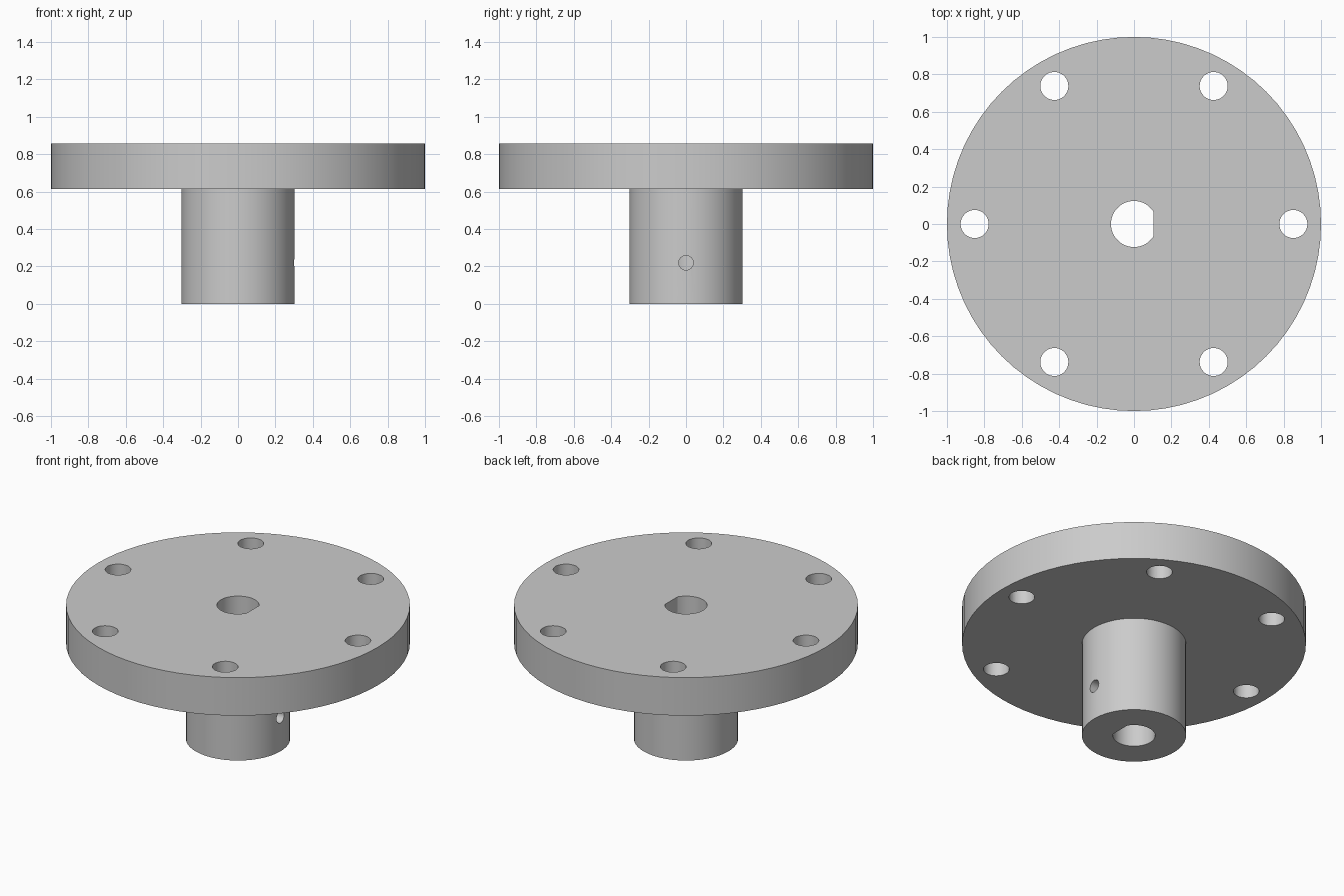
import bpy, bmesh, math
from mathutils import Matrix, Vector

if "Cube" in bpy.data.objects:
    bpy.data.objects.remove(bpy.data.objects["Cube"])

FLANGE_R, HUB_R, BORE_R = 1.0, 0.303, 0.123
FLANGE_Z, TOP_Z = 0.613, 0.857
FLAT_X = 0.105
SCREW_R, SCREW_Z = 0.039, 0.22
BOLT_R, BOLT_CIRCLE = 0.075, 0.852

grey = bpy.data.materials.new("machined_grey")
grey.use_nodes = True
color = (0.6, 0.6, 0.6, 1)
grey.diffuse_color = color
grey.node_tree.nodes["Principled BSDF"].inputs["Base Color"].default_value = color


def make_object(name, bm):
    bmesh.ops.recalc_face_normals(bm, faces=bm.faces)
    mesh = bpy.data.meshes.new(name)
    bm.to_mesh(mesh)
    bm.free()
    mesh.materials.append(grey)
    obj = bpy.data.objects.new(name, mesh)
    bpy.context.collection.objects.link(obj)
    return obj


def rod(name, radius, length, matrix, segments=32):
    bm = bmesh.new()
    bmesh.ops.create_cone(bm, cap_ends=True, segments=segments, radius1=radius,
                          radius2=radius, depth=length, matrix=matrix)
    return make_object(name, bm)


def cut(target, cutter):
    cutter.hide_render = True
    mod = target.modifiers.new("cut", 'BOOLEAN')
    mod.operation = 'DIFFERENCE'
    mod.solver = 'EXACT'
    mod.object = cutter
    bpy.context.view_layer.objects.active = target
    bpy.ops.object.modifier_apply(modifier=mod.name)
    bpy.data.objects.remove(cutter)


# Flange and hub: one turned solid
bm = bmesh.new()
sides = 72
profile = [(HUB_R, 0), (HUB_R, FLANGE_Z), (FLANGE_R, FLANGE_Z), (FLANGE_R, TOP_Z)]
rings = [[bm.verts.new((r * math.cos(math.tau * i / sides),
                        r * math.sin(math.tau * i / sides), z))
          for i in range(sides)] for r, z in profile]
for low, high in zip(rings, rings[1:]):
    for i in range(sides):
        j = (i + 1) % sides
        bm.faces.new((low[i], low[j], high[j], high[i]))
bm.faces.new(rings[0])
bm.faces.new(rings[-1])
body = make_object("flanged_hub", bm)

# D-shaped shaft bore: a rod with its +x side sliced flat
bore = rod("bore_cutter", BORE_R, 3, Matrix.Identity(4), 48)
bm = bmesh.new()
bm.from_mesh(bore.data)
result = bmesh.ops.bisect_plane(bm, geom=bm.verts[:] + bm.edges[:] + bm.faces[:],
                                plane_co=(FLAT_X, 0, 0), plane_no=(1, 0, 0),
                                clear_outer=True)
bmesh.ops.holes_fill(bm, edges=[e for e in bm.edges if e.is_boundary])
bmesh.ops.recalc_face_normals(bm, faces=bm.faces)
bm.to_mesh(bore.data)
bm.free()
cut(body, bore)

# Ring of six bolt holes
for k in range(6):
    spin = Matrix.Rotation(k * math.tau / 6, 4, 'Z')
    cut(body, rod("bolt_cutter", BOLT_R, 3,
                  spin @ Matrix.Translation((BOLT_CIRCLE, 0, 0))))

# Set-screw hole from the +x side into the bore
cut(body, rod("screw_cutter", SCREW_R, 0.4,
              Matrix.Translation((0.25, 0, SCREW_Z))
              @ Matrix.Rotation(math.pi / 2, 4, 'Y'), 24))

# Smooth round walls, crisp edges
bpy.ops.object.select_all(action='DESELECT')
body.select_set(True)
bpy.context.view_layer.objects.active = body
bpy.ops.object.shade_smooth_by_angle(angle=math.radians(25))
